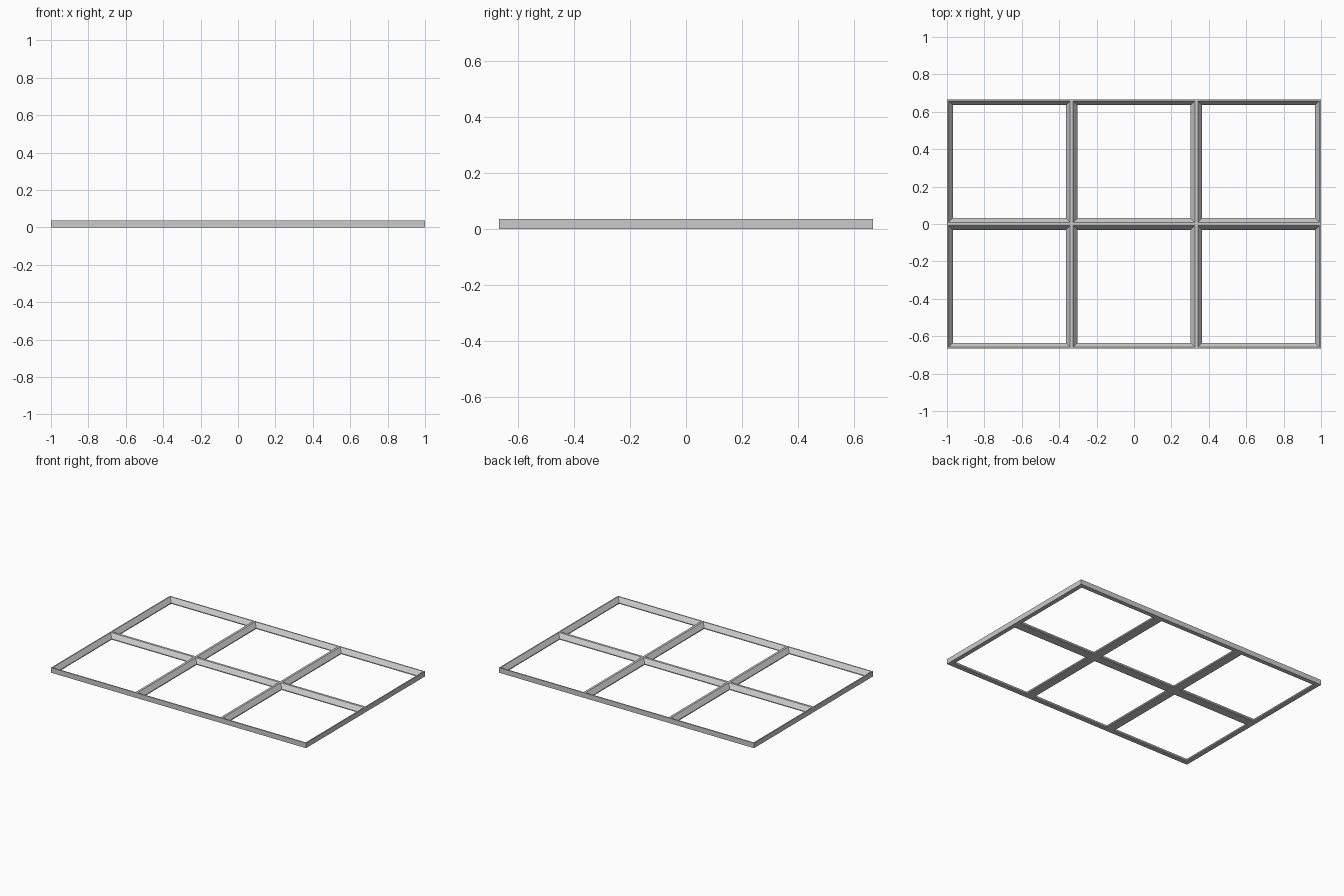
import bpy, bmesh

if "Cube" in bpy.data.objects:
    bpy.data.objects.remove(bpy.data.objects["Cube"])

W, D, H = 2.0, 1.332, 0.036      # overall size
COLS, ROWS = 3, 2                # panes
RIM, BAR, LIP = 0.008, 0.031, 0.006  # flat top, base inset, lip height

# Cross-section of each pane border as (inset, z), from outer top to outer base
SECTION = [(0, H), (RIM, H), (BAR, LIP), (BAR, 0), (0, 0)]

bm = bmesh.new()
cw, cd = W / COLS, D / ROWS


def ring(cx, cy, inset, z):
    """Rectangle of four vertices, counter-clockwise."""
    a, b = cw / 2 - inset, cd / 2 - inset
    return [bm.verts.new((cx + sx * a, cy + sy * b, z))
            for sx, sy in ((-1, -1), (1, -1), (1, 1), (-1, 1))]


# Bevelled border around every pane opening
for i in range(COLS):
    for j in range(ROWS):
        cx, cy = (i + 0.5) * cw - W / 2, (j + 0.5) * cd - D / 2
        rings = [ring(cx, cy, s, z) for s, z in SECTION]
        for a, b in zip(rings, rings[1:]):
            for k in range(4):
                n = (k + 1) % 4
                bm.faces.new((a[k], a[n], b[n], b[k]))
        # Outer walls, only along the perimeter of the frame
        perimeter = (j == 0, i == COLS - 1, j == ROWS - 1, i == 0)
        for k in range(4):
            if perimeter[k]:
                n = (k + 1) % 4
                bm.faces.new((rings[-1][k], rings[-1][n], rings[0][n], rings[0][k]))

bmesh.ops.remove_doubles(bm, verts=bm.verts, dist=1e-4)
bmesh.ops.recalc_face_normals(bm, faces=bm.faces)

mesh = bpy.data.meshes.new("window_frame")
bm.to_mesh(mesh)
bm.free()

# Plain grey finish
mat = bpy.data.materials.new("light_grey")
mat.diffuse_color = (0.6, 0.6, 0.6, 1)
mat.use_nodes = True
mat.node_tree.nodes["Principled BSDF"].inputs["Base Color"].default_value = mat.diffuse_color
mesh.materials.append(mat)

frame = bpy.data.objects.new("window_frame", mesh)
bpy.context.collection.objects.link(frame)
